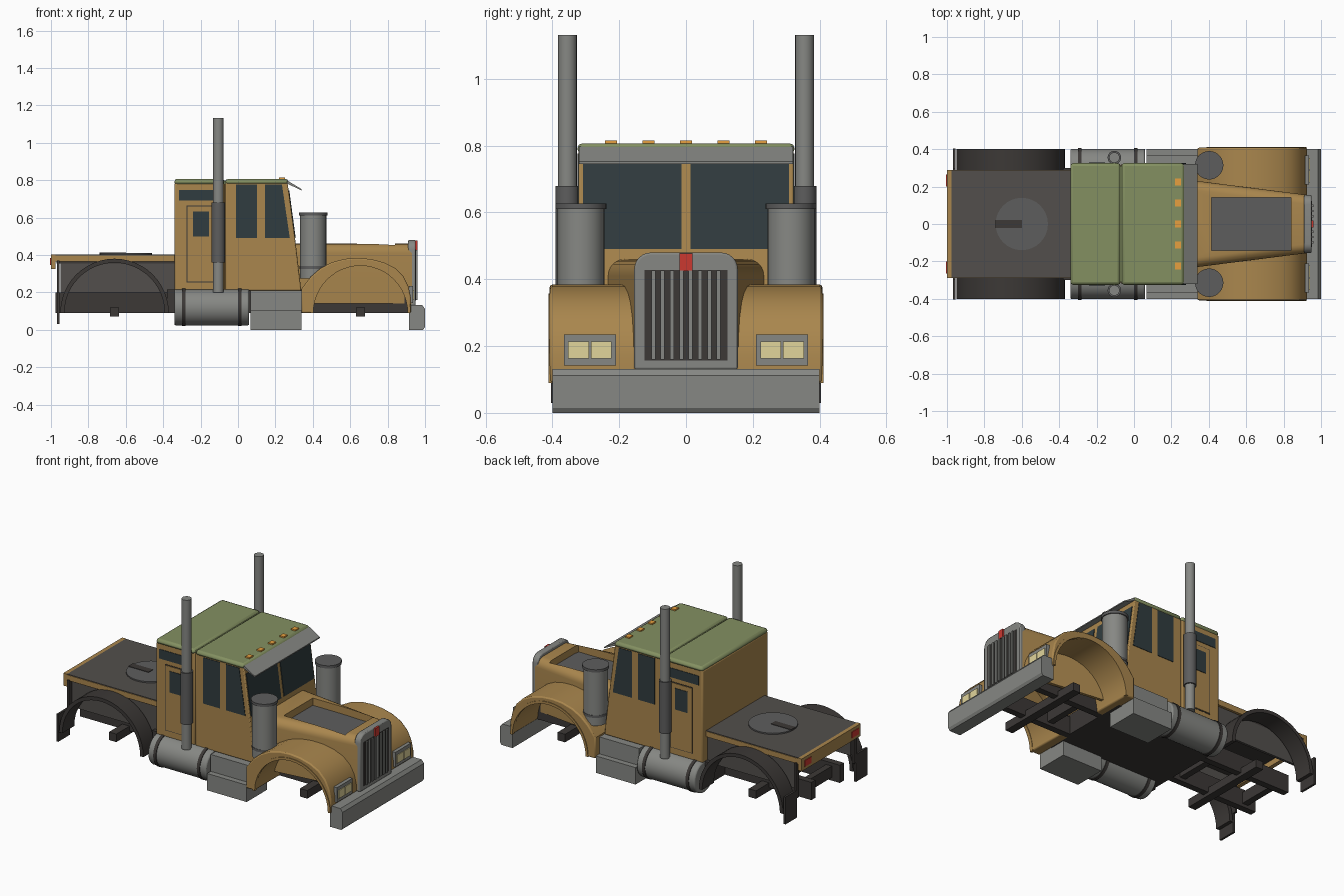
import bpy, bmesh, math
from math import sin, cos, pi, radians


def mat(name, r, g, b):
    m = bpy.data.materials.new(name)
    m.diffuse_color = (r, g, b, 1)
    return m


TAN = mat("tan_paint", 0.40, 0.24, 0.075)
GREEN = mat("green_paint", 0.23, 0.28, 0.12)
DARK = mat("dark_underbody", 0.045, 0.04, 0.037)
DECK = mat("deck_grey", 0.085, 0.078, 0.072)
STEEL = mat("steel", 0.24, 0.245, 0.23)
GREY = mat("dull_metal", 0.11, 0.11, 0.11)
GLASS = mat("glass", 0.03, 0.045, 0.05)
ORANGE = mat("amber", 0.8, 0.35, 0.05)
RED = mat("red", 0.6, 0.04, 0.03)
YELLOW = mat("lamp_yellow", 0.75, 0.66, 0.33)


def loft(name, a, b, m, bevel=0.0):
    """Solid between two matching rings of 3D points."""
    bm = bmesh.new()
    va, vb = [bm.verts.new(p) for p in a], [bm.verts.new(p) for p in b]
    n = len(a)
    bm.faces.new(va)
    bm.faces.new(vb[::-1])
    for i in range(n):
        j = (i + 1) % n
        bm.faces.new((va[i], vb[i], vb[j], va[j]))
    bmesh.ops.recalc_face_normals(bm, faces=bm.faces)
    me = bpy.data.meshes.new(name)
    bm.to_mesh(me)
    bm.free()
    me.materials.append(m)
    ob = bpy.data.objects.new(name, me)
    bpy.context.collection.objects.link(ob)
    if bevel:
        mod = ob.modifiers.new("bevel", 'BEVEL')
        mod.width, mod.segments, mod.limit_method = bevel, 2, 'ANGLE'
        mod.angle_limit = radians(40)
    return ob


def prism(name, pts, y0, y1, m, bevel=0.0):
    return loft(name, [(x, y0, z) for x, z in pts], [(x, y1, z) for x, z in pts], m, bevel)


def box(name, x0, x1, y0, y1, z0, z1, m, bevel=0.0):
    return prism(name, [(x0, z0), (x1, z0), (x1, z1), (x0, z1)], y0, y1, m, bevel)


def pole(name, x, y, r, z0, z1, m, n=24):
    ring = [(x + r * cos(2 * pi * i / n), y + r * sin(2 * pi * i / n)) for i in range(n)]
    return loft(name, [(p, q, z0) for p, q in ring], [(p, q, z1) for p, q in ring], m)


def drum(name, y, z, r, x0, x1, m, n=32, bevel=0.0):
    ring = [(y + r * cos(2 * pi * i / n), z + r * sin(2 * pi * i / n)) for i in range(n)]
    return loft(name, [(x0, p, q) for p, q in ring], [(x1, p, q) for p, q in ring], m, bevel)


def arc(cx, cz, r, a0, a1, n):
    return [(cx + r * cos(radians(a0 + (a1 - a0) * i / n)),
             cz + r * sin(radians(a0 + (a1 - a0) * i / n))) for i in range(n + 1)]


def dome(w, zb, zt, r):
    """Upright outline in (y, z) with rounded top corners."""
    return [(w, zb)] + arc(w - r, zt - r, r, 0, 90, 6) + arc(r - w, zt - r, r, 90, 180, 6) + [(-w, zb)]


# chassis
for s in (1, -1):
    box("frame_rail", -0.975, 0.91, s * 0.12, s * 0.16, 0.09, 0.2, DARK)
for x in (-0.9, -0.45, 0.5, 0.85):
    box("cross_member", x - 0.02, x + 0.02, -0.13, 0.13, 0.11, 0.18, DARK)
for x in (-0.66, 0.655):
    box("axle", x - 0.025, x + 0.025, -0.29, 0.29, 0.07, 0.12, DARK)
box("cab_underbody", -0.38, 0.36, -0.3, 0.3, 0.09, 0.215, DARK)

# rear deck and coupling plate
box("rear_deck_edge", -0.99, -0.33, -0.29, 0.29, 0.365, 0.398, TAN)
box("rear_deck_top", -0.975, -0.335, -0.287, 0.287, 0.39, 0.402, DECK)
box("rear_deck_underside", -0.97, -0.335, -0.275, 0.275, 0.355, 0.37, DARK)
box("tail_panel", -1.0, -0.975, -0.29, 0.29, 0.325, 0.402, TAN)
pole("coupling_plate", -0.6, 0, 0.14, 0.4, 0.41, GREY, 32)
box("coupling_slot", -0.74, -0.6, -0.022, 0.022, 0.405, 0.413, DARK)

# sleeper and cab
box("sleeper_body", -0.34, -0.073, -0.322, 0.322, 0.21, 0.785, TAN, 0.008)
box("cab_joint", -0.08, -0.06, -0.314, 0.314, 0.21, 0.78, TAN)
prism("cab_body", [(-0.067, 0.21), (0.338, 0.21), (0.31, 0.45), (0.265, 0.785), (-0.067, 0.785)],
      -0.322, 0.322, TAN, 0.006)
box("sleeper_roof", -0.34, -0.073, -0.325, 0.325, 0.775, 0.807, GREEN, 0.015)
box("cab_roof", -0.067, 0.268, -0.325, 0.325, 0.775, 0.807, GREEN, 0.015)
box("roof_seam", -0.08, -0.06, -0.31, 0.31, 0.775, 0.797, GREEN)
prism("sun_visor", [(0.255, 0.785), (0.34, 0.745), (0.34, 0.752), (0.265, 0.797)], -0.32, 0.32, STEEL)
for y in (-0.225, -0.1125, 0, 0.1125, 0.225):
    box("roof_marker_light", 0.22, 0.25, y - 0.018, y + 0.018, 0.8, 0.815, ORANGE)

# hood: tapered open-bottom shell with a recess cut in the top
rings = []
for x, w in ((0.30, 0.235), (0.93, 0.155)):
    sec = dome(w, 0.14, 0.46, 0.05) + dome(w - 0.018, 0.14, 0.415, 0.035)[::-1]
    rings.append([(x, y, z) for y, z in sec])
hood = loft("hood", rings[0], rings[1], TAN)
cutter = box("hood_recess_cutter", 0.415, 0.84, -0.143, 0.143, 0.405, 0.5, TAN)
cutter.hide_render = True
mod = hood.modifiers.new("recess", 'BOOLEAN')
mod.operation, mod.object = 'DIFFERENCE', cutter
bpy.context.view_layer.objects.active = hood
bpy.ops.object.modifier_apply(modifier="recess")
bpy.data.objects.remove(cutter)
box("hood_recess_floor", 0.405, 0.85, -0.15, 0.15, 0.40, 0.412, GREY)

# grille
sec = dome(0.155, 0.13, 0.48, 0.05)
loft("grille_shell", [(0.91, y, z) for y, z in sec], [(0.95, y, z) for y, z in sec], STEEL, 0.006)
box("grille_opening", 0.94, 0.953, -0.124, 0.124, 0.157, 0.428, DARK)
for i in range(8):
    y = -0.098 + i * 0.028
    box("grille_bar", 0.95, 0.961, y - 0.006, y + 0.006, 0.16, 0.426, STEEL)
box("grille_red_plate", 0.945, 0.96, -0.019, 0.019, 0.425, 0.477, RED)

# front bumper
prism("front_bumper", [(0.915, 0), (0.99, 0), (1, 0.015), (1, 0.112), (0.985, 0.132), (0.915, 0.132)],
      -0.4, 0.4, STEEL)

# fender and rear arch profiles
fender = [(0.34, 0.09), (0.34, 0.22), (0.39, 0.285), (0.44, 0.328), (0.5, 0.36), (0.57, 0.379),
          (0.64, 0.384), (0.71, 0.378), (0.78, 0.36), (0.84, 0.33), (0.885, 0.285), (0.912, 0.23),
          (0.925, 0.17), (0.925, 0.09)] + arc(0.655, 0.09, 0.255, 0, 180, 20)
arch = arc(-0.66, 0.09, 0.29, 0, 180, 24) + arc(-0.66, 0.09, 0.268, 180, 0, 24)


def front_x(z):
    return 0.265 + 0.1343 * (0.785 - z)


# paired parts, left and right
for s in (1, -1):
    def sbox(name, x0, x1, y0, y1, z0, z1, m, bevel=0.0):
        return box(name, x0, x1, s * y0, s * y1, z0, z1, m, bevel)

    prism("front_fender", fender, s * 0.15, s * 0.408, TAN, 0.016)
    prism("fender_lip", arc(0.655, 0.09, 0.268, 0, 180, 24) + arc(0.655, 0.09, 0.252, 180, 0, 24),
          s * 0.39, s * 0.412, TAN)
    prism("rear_fender_arch", arch, s * 0.285, s * 0.402, DARK)
    sbox("rear_inner_wall", -0.95, -0.335, 0.26, 0.275, 0.2, 0.37, DECK)
    sbox("mud_flap", -0.968, -0.955, 0.29, 0.404, 0.03, 0.2, DARK)
    sbox("mud_flap_hanger", -0.968, -0.955, 0.27, 0.3, 0.15, 0.37, DARK)
    sbox("tail_light", -1.004, -0.99, 0.2, 0.265, 0.345, 0.383, RED)

    # headlights
    sbox("headlight_frame", 0.915, 0.936, 0.21, 0.365, 0.142, 0.235, STEEL)
    for y in (0.223, 0.291):
        sbox("headlight_lens", 0.93, 0.941, y, y + 0.062, 0.163, 0.213, YELLOW)

    # glass
    prism("windshield", [(front_x(0.49), 0.49), (front_x(0.49) + 0.004, 0.49),
                         (front_x(0.745) + 0.004, 0.745), (front_x(0.745), 0.745)],
          s * 0.014, s * 0.309, GLASS)
    sbox("door_window", -0.012, 0.102, 0.315, 0.325, 0.49, 0.777, GLASS)
    prism("quarter_window", [(0.145, 0.49), (0.277, 0.49), (0.235, 0.777), (0.145, 0.777)],
          s * 0.315, s * 0.325, GLASS)
    sbox("sleeper_strip_window", -0.315, -0.1, 0.315, 0.325, 0.69, 0.748, GLASS)
    sbox("sleeper_door_seam", -0.275, -0.12, 0.315, 0.3235, 0.253, 0.665, DARK)
    sbox("sleeper_door", -0.27, -0.125, 0.315, 0.327, 0.258, 0.66, TAN)
    sbox("sleeper_door_window", -0.24, -0.155, 0.32, 0.33, 0.5, 0.632, GLASS)

    # exhaust stack
    pole("exhaust_stack", -0.105, s * 0.355, 0.028, 0.2, 1.132, STEEL)
    pole("exhaust_shield", -0.105, s * 0.355, 0.036, 0.36, 0.68, GREY)

    # fuel tank with straps
    drum("fuel_tank", s * 0.305, 0.12, 0.097, -0.34, 0.06, STEEL, bevel=0.008)
    for x in (-0.29, 0.01):
        drum("tank_strap", s * 0.305, 0.12, 0.101, x - 0.01, x + 0.01, DARK)

    # cab steps
    sbox("lower_step", 0.067, 0.34, 0.2, 0.4, 0.0, 0.105, STEEL)
    sbox("upper_step", 0.067, 0.34, 0.2, 0.365, 0.105, 0.21, STEEL)

    # air cleaner
    pole("air_cleaner", 0.402, s * 0.314, 0.07, 0.275, 0.612, STEEL, 28)
    pole("air_cleaner_cap", 0.402, s * 0.314, 0.076, 0.61, 0.627, GREY, 28)
    pole("air_cleaner_band", 0.402, s * 0.314, 0.072, 0.325, 0.34, GREY, 28)

# smooth round parts, keep hard edges
bpy.ops.object.select_all(action='SELECT')
bpy.context.view_layer.objects.active = hood
bpy.ops.object.shade_smooth_by_angle(angle=radians(30))
